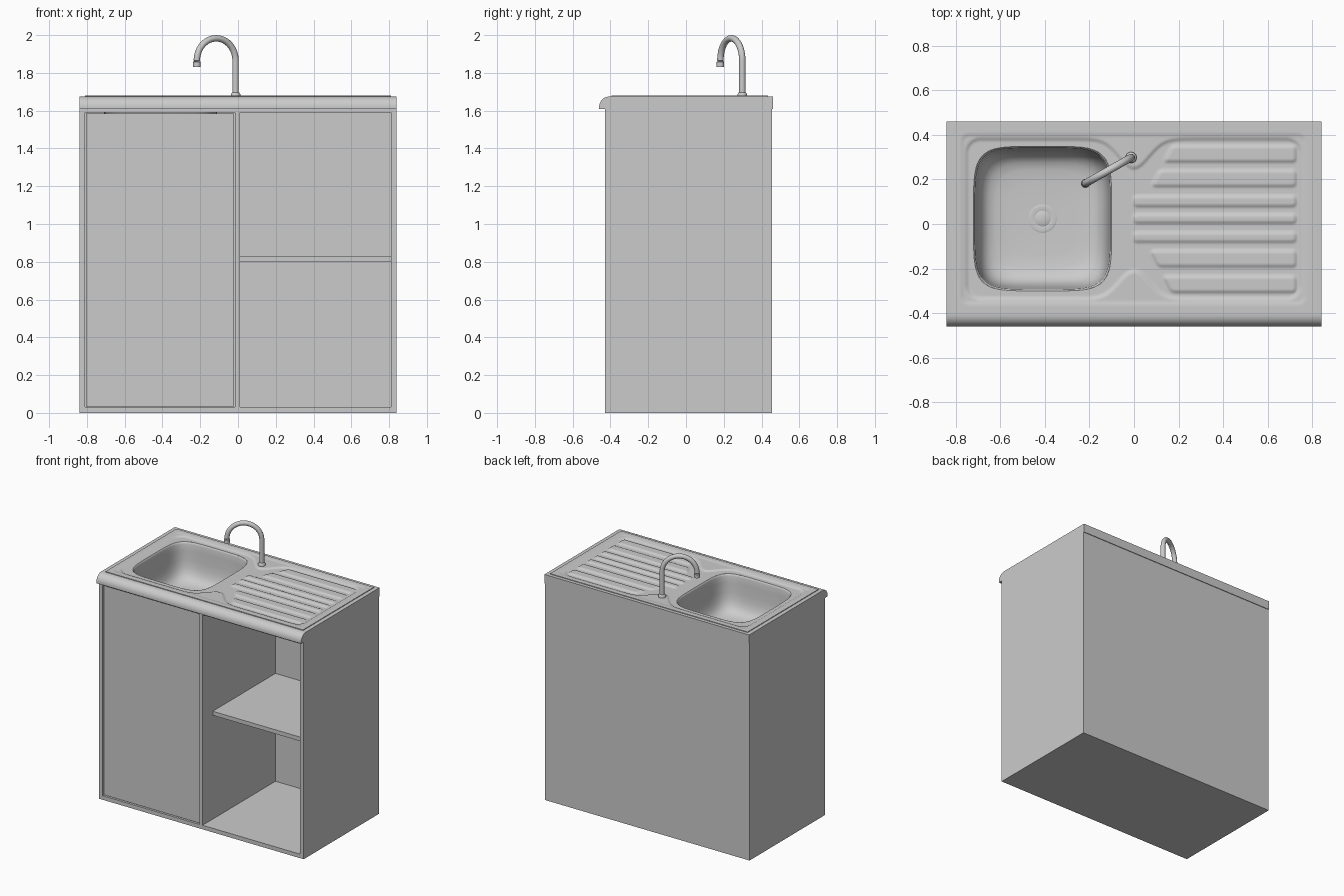
import bpy, bmesh, math
from mathutils import Vector

if "Cube" in bpy.data.objects:
    bpy.data.objects.remove(bpy.data.objects["Cube"])


def finish(name, bm, smooth=None):
    bmesh.ops.recalc_face_normals(bm, faces=bm.faces)
    me = bpy.data.meshes.new(name)
    bm.to_mesh(me)
    bm.free()
    ob = bpy.data.objects.new(name, me)
    bpy.context.collection.objects.link(ob)
    if smooth:
        bpy.ops.object.select_all(action='DESELECT')
        ob.select_set(True)
        bpy.context.view_layer.objects.active = ob
        bpy.ops.object.shade_smooth_by_angle(angle=math.radians(smooth))
    return ob


def box(name, x, y, z):
    bm = bmesh.new()
    bmesh.ops.create_cube(bm, size=1)
    for v in bm.verts:
        v.co = [(r[0] + r[1]) / 2 + c * (r[1] - r[0]) for r, c in zip((x, y, z), v.co)]
    return finish(name, bm)


def loft(name, rings, smooth=40, caps=(True, True)):
    bm = bmesh.new()
    vs = [[bm.verts.new(p) for p in r] for r in rings]
    n = len(vs[0])
    for a, b in zip(vs, vs[1:]):
        for i in range(n):
            bm.faces.new((a[i], a[(i + 1) % n], b[(i + 1) % n], b[i]))
    if caps[0]:
        bm.faces.new(vs[0])
    if caps[1]:
        bm.faces.new(vs[-1])
    return finish(name, bm, smooth)


def circle(c, r, u, v, n=20):
    return [c + r * (math.cos(t) * u + math.sin(t) * v)
            for t in (2 * math.pi * i / n for i in range(n))]


def lathe(name, c, profile, n=32):
    X, Y = Vector((1, 0, 0)), Vector((0, 1, 0))
    return loft(name, [circle(Vector((c[0], c[1], z)), r, X, Y, n) for r, z in profile])


def cut(ob, cutter):
    m = ob.modifiers.new("cutout", 'BOOLEAN')
    m.object = cutter
    m.operation = 'DIFFERENCE'
    m.solver = 'EXACT'
    cutter.hide_render = True
    cutter.hide_set(True)


# Bowl outline: a squarish superellipse
BX, BY, BA, BB = -0.41, 0.024, 0.31, 0.324


def bowl_radius(t, n=5):
    return (abs(math.cos(t) / BA) ** n + abs(math.sin(t) / BB) ** n) ** (-1 / n)


def bowl_ring(s, z, n=5, count=96):
    pts = []
    for i in range(count):
        t = 2 * math.pi * i / count
        r = s * bowl_radius(t, n)
        pts.append(Vector((BX + r * math.cos(t), BY + r * math.sin(t), z)))
    return pts


# Cabinet panels
F, B = -0.43, 0.455
box("left_side", (-0.84, -0.81), (F, B), (0, 1.61))
box("right_side", (0.81, 0.84), (F, B), (0, 1.61))
box("bottom_panel", (-0.81, 0.81), (F, B), (0, 0.03))
box("back_panel", (-0.81, 0.81), (B - 0.03, B), (0.03, 1.59))
box("divider", (-0.015, 0.01), (F, B - 0.03), (0.03, 1.59))
box("shelf", (0.01, 0.81), (-0.31, B - 0.03), (0.80, 0.83))
box("door", (-0.805, -0.02), (F + 0.008, F + 0.03), (0.035, 1.585))
top = box("top_panel", (-0.81, 0.81), (F, B), (1.59, 1.61))
cut(top, loft("bowl_cutter", [bowl_ring(1.02, 1.5), bowl_ring(1.02, 1.7)], None))

# Countertop with rounded front edge
prof = [(0.46, 1.61), (0.46, 1.675)]
prof += [(-0.405 - 0.055 * math.sin(a), 1.62 + 0.055 * math.cos(a))
         for a in (math.pi / 2 * i / 8 for i in range(9))]
prof += [(-0.46, 1.61)]
counter = loft("countertop", [[(x, y, z) for y, z in prof] for x in (-0.84, 0.84)])
cut(counter, box("counter_cutter", (-0.795, 0.795), (-0.38, 0.42), (1.55, 1.75)))


# Pressed sink plate: stepped recess, tap ledge and raised drainer ribs
def step(d, w=0.018):
    t = min(1, max(0, 0.5 - d / w))
    return t * t * (3 - 2 * t)


def rbox(x, y, x0, x1, y0, y1, r):
    qx = abs(x - (x0 + x1) / 2) - (x1 - x0) / 2 + r
    qy = abs(y - (y0 + y1) / 2) - (y1 - y0) / 2 + r
    return math.hypot(max(qx, 0), max(qy, 0)) + min(max(qx, qy), 0) - r


RIBS = [(0.28, 0.35), (0.17, 0.24), (0.08, 0.125), (0.005, 0.043),
        (-0.08, -0.038), (-0.19, -0.12), (-0.305, -0.235)]


def height(x, y):
    bump = math.exp(-(x / 0.095) ** 2)
    inner = max(rbox(x, y, -0.75, 0.745, -0.335, 0.38, 0.06),
                y - 0.38 + 0.13 * bump, -0.335 + 0.125 * bump - y)
    h = 1.68 - 0.004 * step(rbox(x, y, -0.77, 0.765, -0.355, 0.40, 0.03)) - 0.008 * step(inner)
    off = abs(y - 0.02)
    x0 = 0 if off < 0.11 else 0.08 + max(0, off - 0.15) * 0.5
    for y0, y1 in RIBS:
        h += 0.009 * step(rbox(x, y, x0, 0.725, y0, y1, 0.014), 0.016)
    return h


bm = bmesh.new()
bmesh.ops.create_grid(bm, x_segments=216, y_segments=112, size=1)
for v in bm.verts:
    v.co.x, v.co.y = v.co.x * 0.81, 0.02 + v.co.y * 0.415


def inside(p):
    dx, dy = p.x - BX, p.y - BY
    return math.hypot(dx, dy) < bowl_radius(math.atan2(dy, dx))


outer = [e for e in bm.edges if e.is_boundary]
bmesh.ops.delete(bm, geom=[f for f in bm.faces if inside(f.calc_center_median())], context='FACES')
rim = set(outer)
for v in {v for e in bm.edges if e.is_boundary and e not in rim for v in e.verts}:
    t = math.atan2(v.co.y - BY, v.co.x - BX)
    r = bowl_radius(t)
    v.co.x, v.co.y = BX + r * math.cos(t), BY + r * math.sin(t)
for v in bm.verts:
    v.co.z = height(v.co.x, v.co.y)
skirt = bmesh.ops.extrude_edge_only(bm, edges=outer)
for v in skirt["geom"]:
    if isinstance(v, bmesh.types.BMVert):
        v.co.z -= 0.012
finish("sink_plate", bm, 50)

# Bowl and drain
Z = 1.668
profile = [(1.0, 0, 5), (0.987, 0.004, 5), (0.978, 0.014, 5), (0.968, 0.06, 5), (0.955, 0.13, 5),
           (0.935, 0.18, 5), (0.90, 0.22, 4.8), (0.85, 0.247, 4.5), (0.78, 0.265, 4),
           (0.68, 0.275, 3.5), (0.5, 0.279, 3), (0.2, 0.282, 2)]
bowl = loft("bowl", [bowl_ring(s, Z - d, n) for s, d, n in profile], 50, (False, True))
bowl.data.flip_normals()
D = Z - 0.282
lathe("drain_ring", (BX, BY), [(0.064, D - 0.02), (0.064, D + 0.004), (0.056, D + 0.007),
                               (0.04, D + 0.003)])
lathe("drain_plug", (BX, BY), [(0.035, D - 0.02), (0.035, D + 0.008), (0.029, D + 0.011)])

# Swan-neck tap
base, tip = Vector((-0.013, 0.298, 0)), Vector((-0.218, 0.182, 0))
R = (tip - base).length / 2
d = (tip - base).normalized()
up = Vector((0, 0, 1))
side = d.cross(up)
zc = 2.0 - 0.017 - R
mid = (base + tip) / 2 + up * zc
rings = [circle(base + up * 1.67, 0.017, d, side)]
for i in range(25):
    a = math.pi * i / 24
    radial = -d * math.cos(a) + up * math.sin(a)
    rings.append(circle(mid + R * radial, 0.017, -radial, side))
rings.append(circle(tip + up * 1.84, 0.017, d, side))
loft("tap_spout", rings)
lathe("tap_base", base, [(0.025, 1.67), (0.025, 1.688), (0.021, 1.694), (0.017, 1.697)])
lathe("tap_nozzle", tip, [(0.016, 1.832), (0.02, 1.832), (0.02, 1.858), (0.017, 1.861)])
